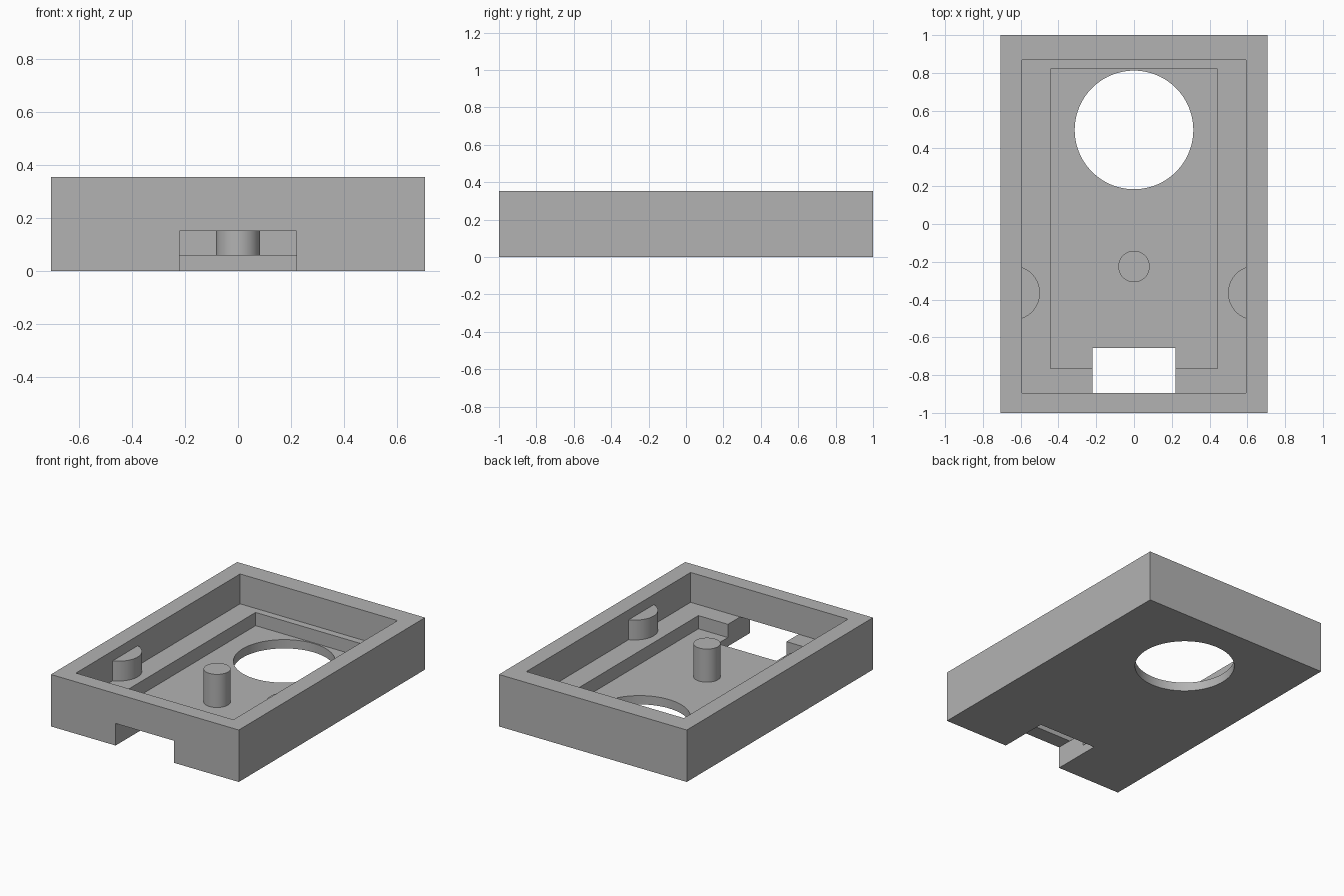
import bpy, bmesh, math

if "Cube" in bpy.data.objects:
    bpy.data.objects.remove(bpy.data.objects["Cube"], do_unlink=True)

grey = bpy.data.materials.new("plain grey")
grey.use_nodes = True
GREY = (0.45, 0.45, 0.45, 1)
grey.diffuse_color = GREY
grey.node_tree.nodes["Principled BSDF"].inputs["Base Color"].default_value = GREY


def prism(name, outline, z0, z1):
    """Extrude a flat outline from z0 up to z1."""
    bm = bmesh.new()
    face = bm.faces.new([bm.verts.new((x, y, z0)) for x, y in outline])
    top = bmesh.ops.extrude_face_region(bm, geom=[face])["geom"]
    bmesh.ops.translate(bm, vec=(0, 0, z1 - z0),
                        verts=[v for v in top if isinstance(v, bmesh.types.BMVert)])
    bmesh.ops.recalc_face_normals(bm, faces=bm.faces)
    mesh = bpy.data.meshes.new(name)
    bm.to_mesh(mesh)
    bm.free()
    mesh.materials.append(grey)
    obj = bpy.data.objects.new(name, mesh)
    bpy.context.collection.objects.link(obj)
    return obj


def rect(half_x, y0, y1):
    return [(-half_x, y0), (half_x, y0), (half_x, y1), (-half_x, y1)]


def arc(cx, cy, r, start, end, n):
    angles = [start + (end - start) * i / n for i in range(n + 1)]
    return [(cx + r * math.cos(a), cy + r * math.sin(a)) for a in angles]


def circle(cx, cy, r, n=96):
    return arc(cx, cy, r, 0, math.tau, n)[:-1]


def smooth(obj):
    bpy.ops.object.select_all(action="DESELECT")
    obj.select_set(True)
    bpy.context.view_layer.objects.active = obj
    bpy.ops.object.shade_smooth_by_angle(angle=math.radians(30))


HEIGHT, LEDGE, FLOOR, POST_TOP = 0.353, 0.15, 0.06, 0.285
WALL = 0.592

# Tray body with stepped recess, round opening and front notch
tray = prism("tray", rect(0.706, -1, 1), 0, HEIGHT)
cutters = [
    prism("upper_recess", rect(WALL, -0.895, 0.868), LEDGE, 0.5),
    prism("lower_recess", rect(0.442, -0.764, 0.82), FLOOR, 0.45),
    prism("round_opening", circle(0, 0.498, 0.314), -0.1, 0.2),
    prism("front_notch", rect(0.22, -1.1, -0.656), -0.1, LEDGE),
]
bpy.context.view_layer.objects.active = tray
for cutter in cutters:
    cutter.hide_render = True
    mod = tray.modifiers.new(cutter.name, "BOOLEAN")
    mod.operation, mod.solver, mod.object = "DIFFERENCE", "EXACT", cutter
    bpy.ops.object.modifier_apply(modifier=mod.name)
for cutter in cutters:
    bpy.data.objects.remove(cutter, do_unlink=True)
smooth(tray)

# Round post standing on the floor
smooth(prism("centre_post", circle(0, -0.225, 0.083, 64), FLOOR, POST_TOP))

# Rounded supports against both side walls
R, CX = 0.144, 0.642
spread = math.acos((CX - WALL) / R)
for side, name in ((1, "left_support"), (-1, "right_support")):
    outline = arc(CX, -0.365, R, math.pi - spread, math.pi + spread, 32)
    smooth(prism(name, [(side * x, y) for x, y in outline], LEDGE, POST_TOP))
